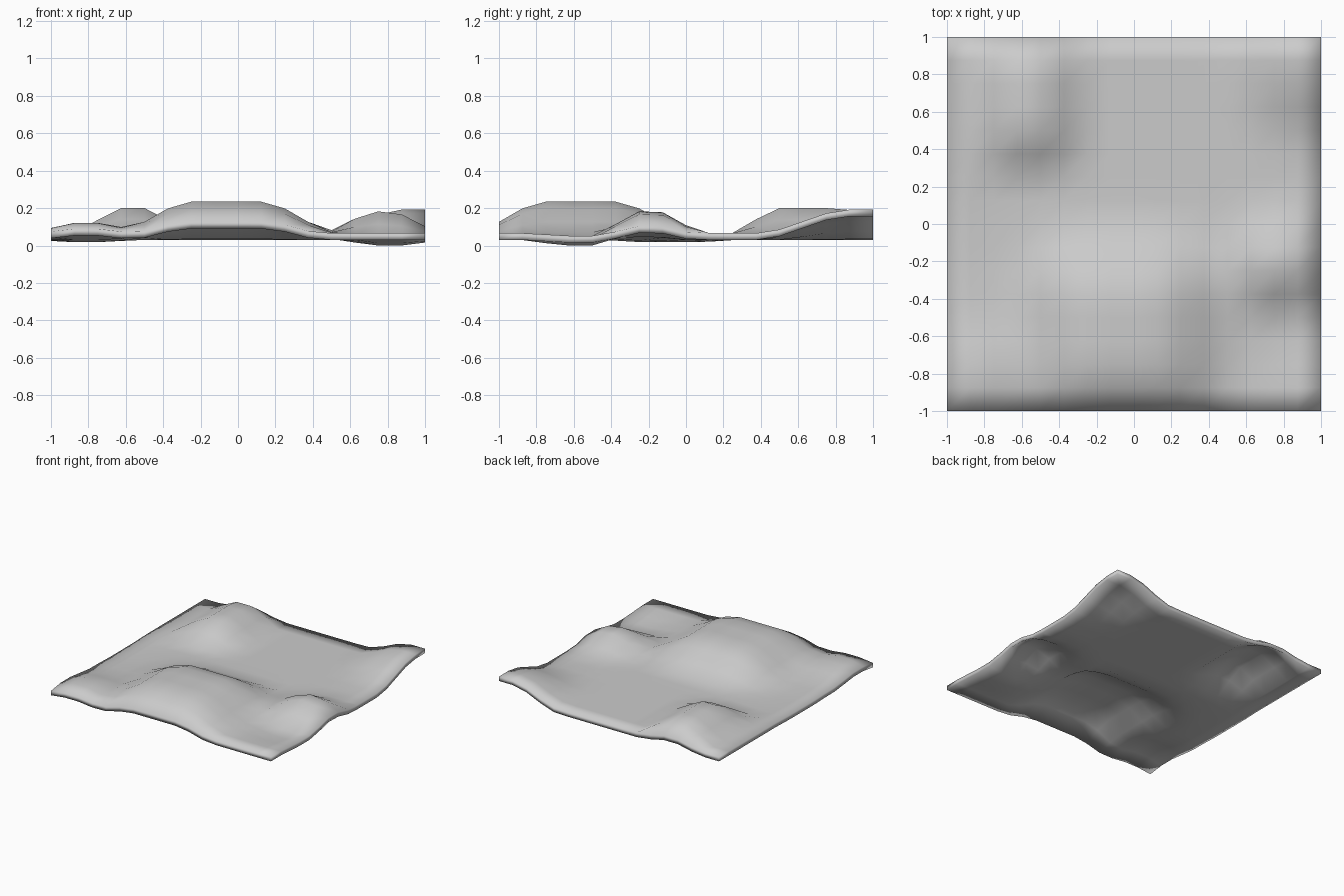
import bpy
import bmesh

if "Cube" in bpy.data.objects:
    bpy.data.objects.remove(bpy.data.objects["Cube"])

BASE, THICK = 0.066, 0.036

# soft pulls: (x0, x1, y0, y1 flat region), (x, y falloff), height
PULLS = [
    ((-0.25, 0.125, -0.75, -0.375), (0.42, 0.42), 0.168),   # central hill
    ((-0.625, -0.5, 0.5, 0.83), (0.26, 0.27), 0.134),       # back left hill
    ((0.75, 0.80, -0.25, -0.16), (0.32, 0.27), 0.117),      # right hill
    ((0.875, 1.2, 0.875, 1.2), (0.42, 0.50), 0.126),        # raised corner
    ((-0.875, -0.75, -0.85, -0.75), (0.25, 0.27), 0.055),   # front left bump
    ((0.75, 0.875, -0.63, -0.5), (0.24, 0.27), -0.030),     # right hollow
    ((-0.875, -0.75, -0.22, 0.05), (0.24, 0.25), -0.012),   # left hollow
]


def falloff(region, radius, x, y):
    x0, x1, y0, y1 = region
    dx = max(x0 - x, x - x1, 0) / radius[0]
    dy = max(y0 - y, y - y1, 0) / radius[1]
    t = max(0.0, 1 - (dx * dx + dy * dy) ** 0.5)
    return t * t * (3 - 2 * t)


def height(x, y):
    return BASE + sum(h * falloff(reg, rad, x, y) for reg, rad, h in PULLS)


# ground sheet: sculpted grid with an extruded underside
bm = bmesh.new()
bmesh.ops.create_grid(bm, x_segments=16, y_segments=16, size=1.0)
for v in bm.verts:
    v.co.z = height(v.co.x, v.co.y) - THICK
ret = bmesh.ops.extrude_face_region(bm, geom=bm.faces[:], use_keep_orig=True)
for g in ret["geom"]:
    if isinstance(g, bmesh.types.BMVert):
        g.co.z += THICK
bmesh.ops.recalc_face_normals(bm, faces=bm.faces[:])
for f in bm.faces:
    f.smooth = True

# stand the sheet on z = 0
low = min(v.co.z for v in bm.verts)
for v in bm.verts:
    v.co.z -= low

mesh = bpy.data.meshes.new("ground")
bm.to_mesh(mesh)
bm.free()
ground = bpy.data.objects.new("ground", mesh)
bpy.context.collection.objects.link(ground)
